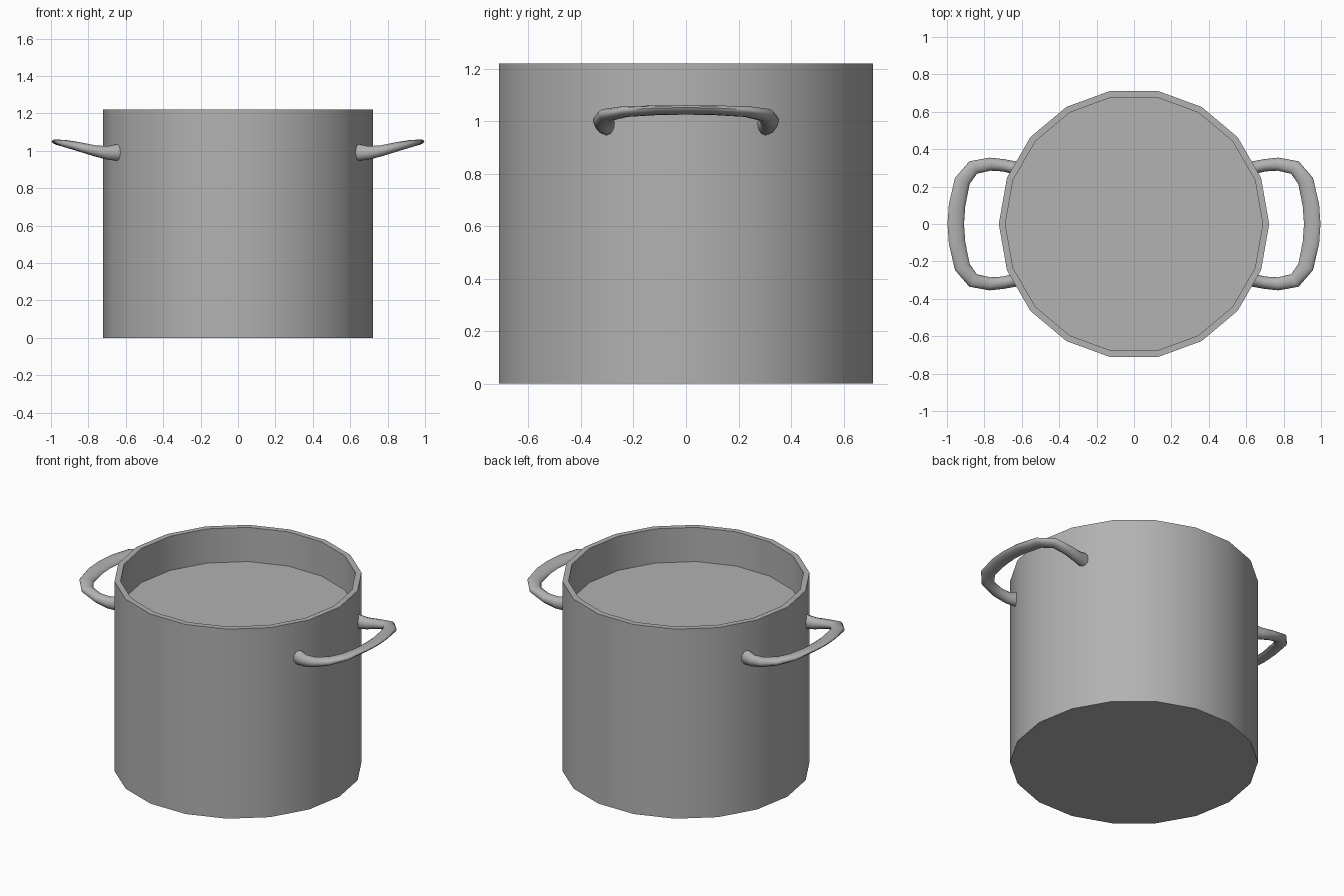
import bpy
import bmesh
from math import cos, sin, tau, radians
from mathutils import Vector

if "Cube" in bpy.data.objects:
    bpy.data.objects.remove(bpy.data.objects["Cube"])

# Dark grey metal
metal = bpy.data.materials.new("dark_metal")
metal.diffuse_color = (0.445, 0.445, 0.445, 1)
metal.use_nodes = True
metal.node_tree.nodes["Principled BSDF"].inputs["Base Color"].default_value = metal.diffuse_color


def loft(name, rings, smooth_angle):
    """Skin a list of closed rings and cap both ends."""
    bm = bmesh.new()
    loops = [[bm.verts.new(p) for p in ring] for ring in rings]
    n = len(loops[0])
    for a, b in zip(loops, loops[1:]):
        for i in range(n):
            j = (i + 1) % n
            bm.faces.new((a[i], a[j], b[j], b[i]))
    bm.faces.new(loops[0])
    bm.faces.new(loops[-1])
    bmesh.ops.recalc_face_normals(bm, faces=bm.faces)
    mesh = bpy.data.meshes.new(name)
    bm.to_mesh(mesh)
    bm.free()
    mesh.materials.append(metal)
    obj = bpy.data.objects.new(name, mesh)
    bpy.context.collection.objects.link(obj)
    bpy.ops.object.select_all(action='DESELECT')
    obj.select_set(True)
    bpy.context.view_layer.objects.active = obj
    bpy.ops.object.shade_smooth_by_angle(angle=radians(smooth_angle))
    return obj


def circle(r, z, n=18):
    return [(r * cos(tau * i / n), r * sin(tau * i / n), z) for i in range(n)]


# Pot body: outer wall, flat rim, inner wall and the level surface inside
loft("pot_body", [circle(0.723, 0), circle(0.723, 1.22),
                  circle(0.688, 1.22), circle(0.688, 1.0)], 35)

# Handle half: x, y, z, half width, half thickness, outward tilt
half = [(0.645, 0.303, 0.991, 0.036, 0.045, 0.0),
        (0.70, 0.314, 0.989, 0.033, 0.036, 0.0),
        (0.77, 0.320, 1.001, 0.035, 0.029, 0.0),
        (0.86, 0.302, 1.024, 0.039, 0.024, 0.08),
        (0.918, 0.23, 1.037, 0.043, 0.020, 0.15),
        (0.946, 0.10, 1.042, 0.045, 0.016, 0.2),
        (0.953, 0.0, 1.043, 0.045, 0.016, 0.2)]
stations = half + [(x, -y, *rest) for x, y, *rest in half[-2::-1]]

rings = []
last = len(stations) - 1
for k, (x, y, z, w, t, tilt) in enumerate(stations):
    # Ends are cut parallel to the wall facet they meet
    if k == 0:
        tan = Vector((0.866, 0.5, 0))
    elif k == last:
        tan = Vector((-0.866, 0.5, 0))
    else:
        tan = Vector(stations[k + 1][:3]) - Vector(stations[k - 1][:3])
    tan.normalize()
    side = Vector((-tan.y, tan.x, tilt)).normalized()
    up = side.cross(tan).normalized()
    rings.append([Vector((x, y, z)) + side * w * cos(tau * i / 12)
                  + up * t * sin(tau * i / 12) for i in range(12)])

# Both side handles
handles = loft("side_handles", rings, 60)
mirror = handles.modifiers.new("mirror", 'MIRROR')
mirror.use_axis[0] = True
mirror.use_mirror_merge = False
